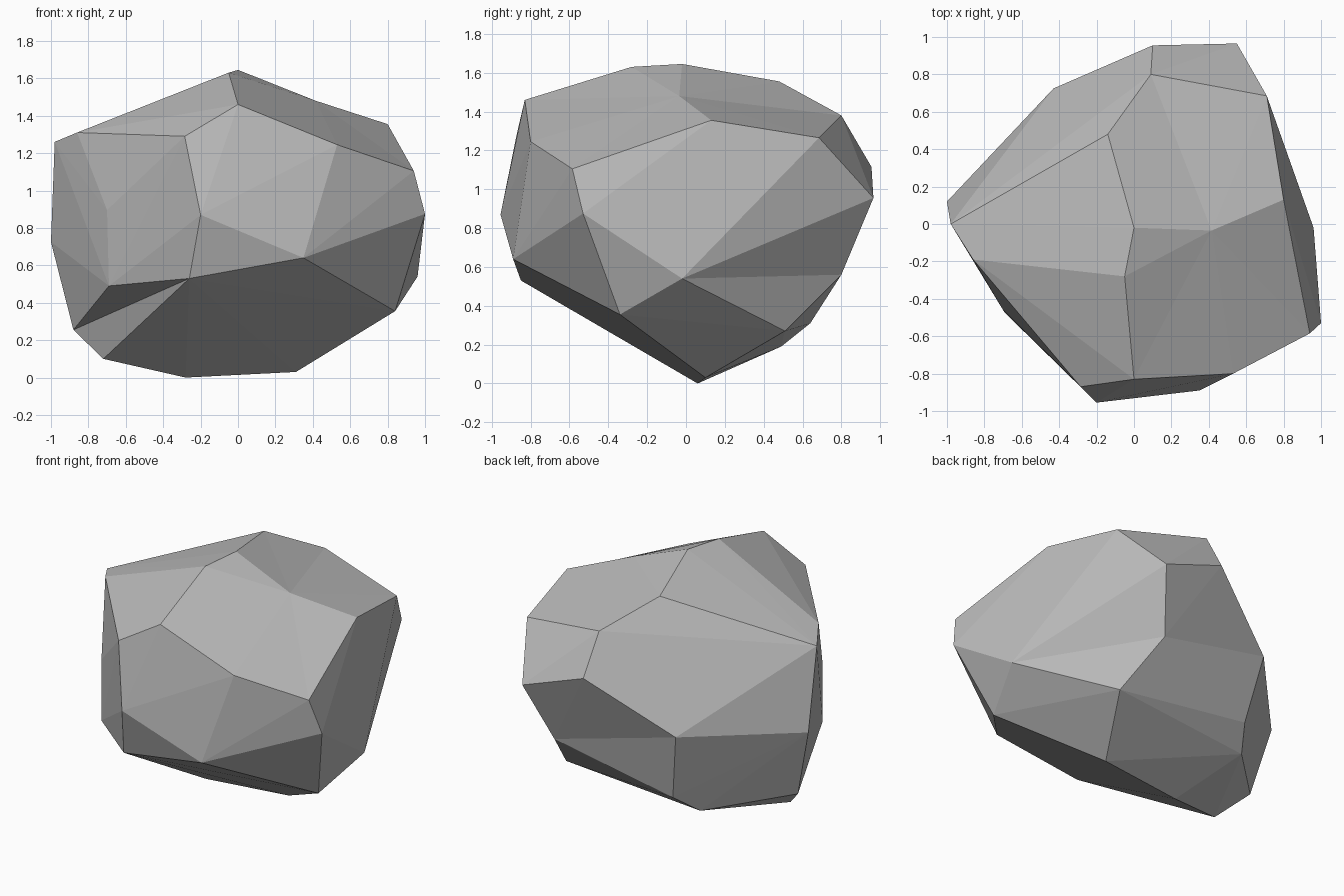
import bpy
import bmesh

default_cube = bpy.data.objects.get("Cube")
if default_cube:
    bpy.data.objects.remove(default_cube, do_unlink=True)


def flat_material(name, colour):
    material = bpy.data.materials.new(name)
    material.use_nodes = True
    material.diffuse_color = colour
    shader = material.node_tree.nodes["Principled BSDF"]
    shader.inputs["Base Color"].default_value = colour
    shader.inputs["Roughness"].default_value = 0.9
    return material


# Corners of the boulder, grouped by region
crown = dict(
    peak_front=(-.05, -.28, 1.63), peak=(0, -.02, 1.645),
    brow=(0, -.83, 1.46), east_shoulder=(.80, .13, 1.355),
    north_ridge=(-.14, .48, 1.555), north_shoulder=(.09, .80, 1.38),
    northeast_shoulder=(.71, .685, 1.265),
    west_shoulder=(-.86, -.19, 1.31), west_rim=(-.98, 0, 1.26),
)
front = dict(
    cheek_upper=(-.285, -.87, 1.29), nose=(-.20, -.955, .87),
    chin=(.35, -.89, .64), chin_west=(-.26, -.85, .53),
    cheek_east=(.53, -.80, 1.245),
    flank_upper=(-.70, -.46, .895), flank_lower=(-.69, -.475, .49),
)
sides = dict(
    east_upper=(.94, -.585, 1.105), east_tip=(1, -.53, .875),
    east_back=(.96, -.02, .54), east_lower=(.84, -.34, .355),
    west_tip=(-1, .12, .725), west_lower=(-.88, .06, .255),
)
back = dict(
    back_upper=(.10, .955, 1.115), back_tip=(.55, .965, .955),
    back_west=(-.43, .725, .77), back_low_west=(-.35, .64, .31),
    back_low_east=(.54, .51, .27),
)
base = dict(
    foot_east=(.31, .10, .03), foot=(-.28, .06, 0),
    foot_west=(-.72, -.09, .10), foot_back=(-.45, .49, .19),
)

# Convex body of the stone
bm = bmesh.new()
corner = {}
for region in (crown, front, sides, back, base):
    for name, position in region.items():
        corner[name] = bm.verts.new(position)
bmesh.ops.convex_hull(bm, input=list(bm.verts), use_existing_faces=False)


def dent(ring, apex):
    """Replace the faces inside a ring of corners by a fan around the apex."""
    members = {corner[name] for name in ring.split()}
    inside = {f for f in bm.faces if all(v in members for v in f.verts)}
    if not inside:
        return
    rim = {e for f in inside for e in f.edges
           if any(other not in inside for other in e.link_faces)}
    pairs = [tuple(e.verts) for e in rim]
    bmesh.ops.delete(bm, geom=list(inside), context='FACES_ONLY')
    for first, second in pairs:
        if apex not in (first, second):
            bm.faces.new((first, second, apex))
    loose = [e for e in bm.edges if not e.link_faces]
    bmesh.ops.delete(bm, geom=loose, context='EDGES')


# Shallow hollows chipped into the body
dent("west_shoulder cheek_upper nose flank_upper", corner["west_shoulder"])
dent("flank_lower west_lower chin_west foot_west", corner["chin_west"])
dent("peak_front peak north_ridge north_shoulder northeast_shoulder "
     "east_shoulder east_upper cheek_east brow", bm.verts.new((.415, -.035, 1.48)))
dent("back_tip back_upper back_west back_low_west back_low_east east_back",
     bm.verts.new((.425, .80, .56)))

# Clean up and orient the faces
bmesh.ops.delete(bm, geom=[v for v in bm.verts if not v.link_faces], context='VERTS')
bmesh.ops.recalc_face_normals(bm, faces=list(bm.faces))
for face in bm.faces:
    face.smooth = False

mesh = bpy.data.meshes.new("boulder")
bm.to_mesh(mesh)
bm.free()
mesh.materials.append(flat_material("stone grey", (.5, .5, .5, 1)))
boulder = bpy.data.objects.new("boulder", mesh)
bpy.context.collection.objects.link(boulder)
